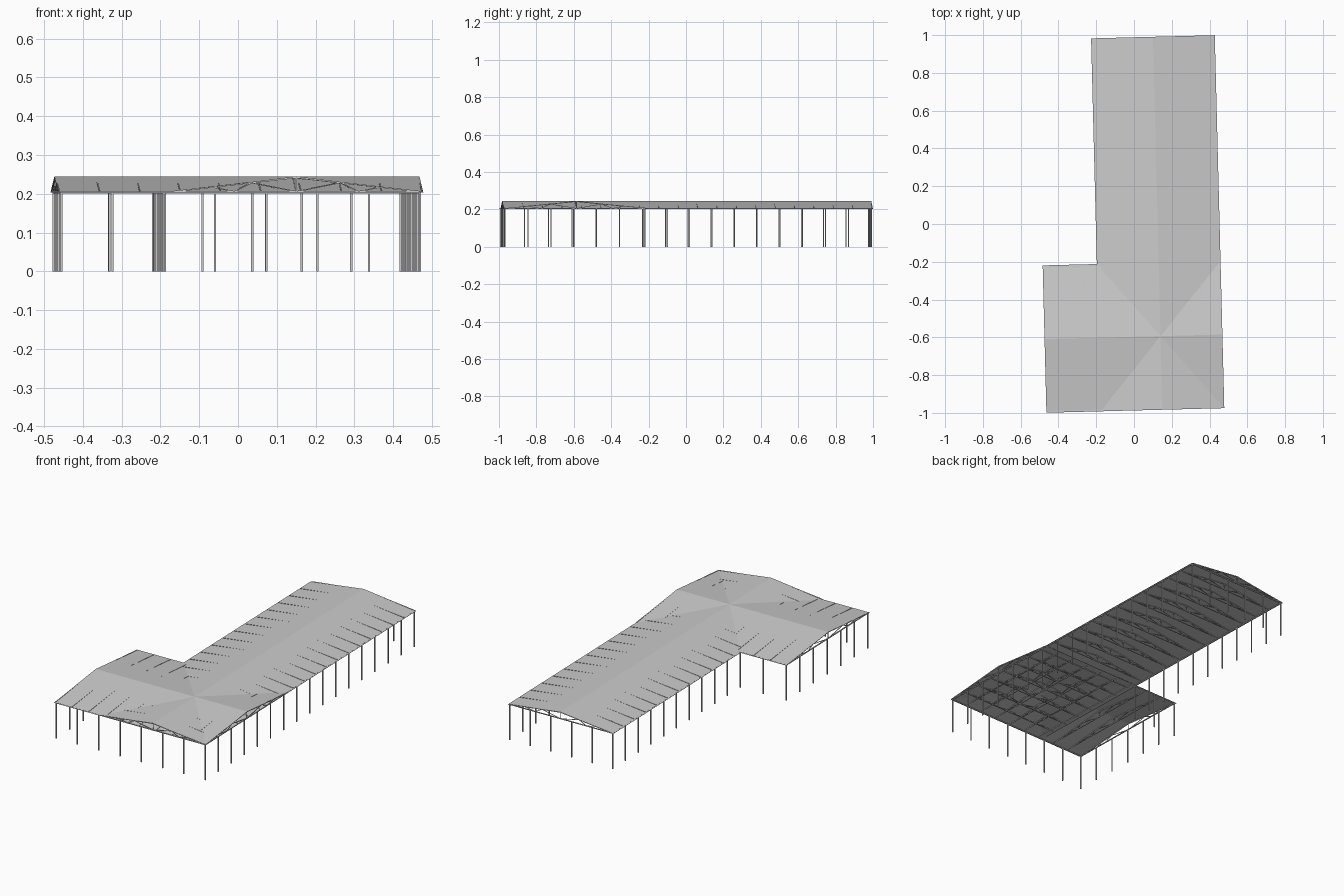
import bpy, bmesh, math
from mathutils import Vector, Matrix

if "Cube" in bpy.data.objects:
    bpy.data.objects.remove(bpy.data.objects["Cube"])

# The L-shaped plan is laid out from its front right corner, then turned slightly
PLACE = Matrix.Translation((0.478, -0.975, 0)) @ Matrix.Rotation(0.0255, 4, 'Z')
LONG_W, LONG_L = 0.655, 1.975      # long wing
CROSS_W, CROSS_L = 0.78, 0.942     # cross wing
EAVE, RIDGE = 0.204, 0.245
IN = 0.008                         # inset of posts from the roof edge


def finish(bm, name):
    me = bpy.data.meshes.new(name)
    bm.to_mesh(me)
    bm.free()
    ob = bpy.data.objects.new(name, me)
    ob.matrix_world = PLACE
    bpy.context.collection.objects.link(ob)
    return ob


def bar(bm, a, b, w, h):
    """Rectangular bar from a to b."""
    a, b = Vector(a), Vector(b)
    d = (b - a).normalized()
    up = Vector((0, 1, 0)) if abs(d.z) > 0.99 else Vector((0, 0, 1))
    side = d.cross(up).normalized()
    up = side.cross(d)
    m = Matrix((side, d, up)).transposed().to_4x4()
    m.translation = (a + b) / 2
    size = Matrix.Diagonal((w, (b - a).length, h, 1))
    bmesh.ops.create_cube(bm, size=1, matrix=m @ size)


def long_pt(along, across, z):
    return (-across, along, z)


def cross_pt(along, across, z):
    return (-along, across, z)


def roof(name, pt, length, width):
    bm = bmesh.new()
    rows = [[bm.verts.new(pt(s, c, z)) for c, z in
             ((0, EAVE), (width / 2, RIDGE), (width, EAVE))] for s in (0, length)]
    for i in range(2):
        bm.faces.new((rows[0][i], rows[0][i + 1], rows[1][i + 1], rows[1][i]))
    bmesh.ops.recalc_face_normals(bm, faces=bm.faces)
    for f in bm.faces:
        f.normal_update()
    if bm.faces[:][0].normal.z < 0:
        bmesh.ops.reverse_faces(bm, faces=bm.faces[:])
    ob = finish(bm, name)
    mod = ob.modifiers.new("sheet", 'SOLIDIFY')
    mod.thickness = 0.001


def trusses(name, pt, length, width, count):
    bm = bmesh.new()
    t = 0.0035
    half = width / 2
    low, peak = EAVE + 0.0015, RIDGE - 0.003
    for i in range(count):
        s = 0.003 + (length - 0.006) * i / (count - 1)
        bar(bm, pt(s, IN, low), pt(s, width - IN, low), t, t)
        bar(bm, pt(s, half, low), pt(s, half, peak), t, t)
        for side in (-1, 1):
            def node(f, top):
                z = low + (peak - low) * (1 - f) if top else low
                return pt(s, half + side * f * (half - IN), z)
            bar(bm, node(1, True), node(0, True), t, t)
            # zigzag web
            bar(bm, node(0, False), node(0.36, True), t * 0.8, t * 0.8)
            bar(bm, node(0.36, True), node(0.5, False), t * 0.8, t * 0.8)
            bar(bm, node(0.5, False), node(0.68, True), t * 0.8, t * 0.8)
    finish(bm, name)


# Roof sheets and trusses of both wings
roof("long_wing_roof", long_pt, LONG_L, LONG_W)
roof("cross_wing_roof", cross_pt, CROSS_L, CROSS_W)
trusses("long_wing_trusses", long_pt, LONG_L, LONG_W, 20)
trusses("cross_wing_trusses", cross_pt, CROSS_L, CROSS_W, 10)

# Posts and eave beams follow the outline; each edge has its number of bays
x_in, x_out = -LONG_W + IN, -CROSS_L + IN
y_in, y_out = CROSS_W - IN, LONG_L - IN
outline = [((-IN, IN), (-IN, y_out), 16), ((-IN, y_out), (x_in, y_out), 5),
           ((x_in, y_out), (x_in, y_in), 10), ((x_in, y_in), (x_out, y_in), 2),
           ((x_out, y_in), (x_out, IN), 6), ((x_out, IN), (-IN, IN), 7)]
posts, beams = bmesh.new(), bmesh.new()
for a, b, bays in outline:
    a, b = Vector(a), Vector(b)
    for i in range(bays):
        p = a.lerp(b, i / bays)
        bar(posts, (p.x, p.y, 0), (p.x, p.y, EAVE), 0.0055, 0.0055)
    bar(beams, (a.x, a.y, EAVE - 0.001), (b.x, b.y, EAVE - 0.001), 0.005, 0.004)
finish(posts, "posts")
finish(beams, "eave_beams")
